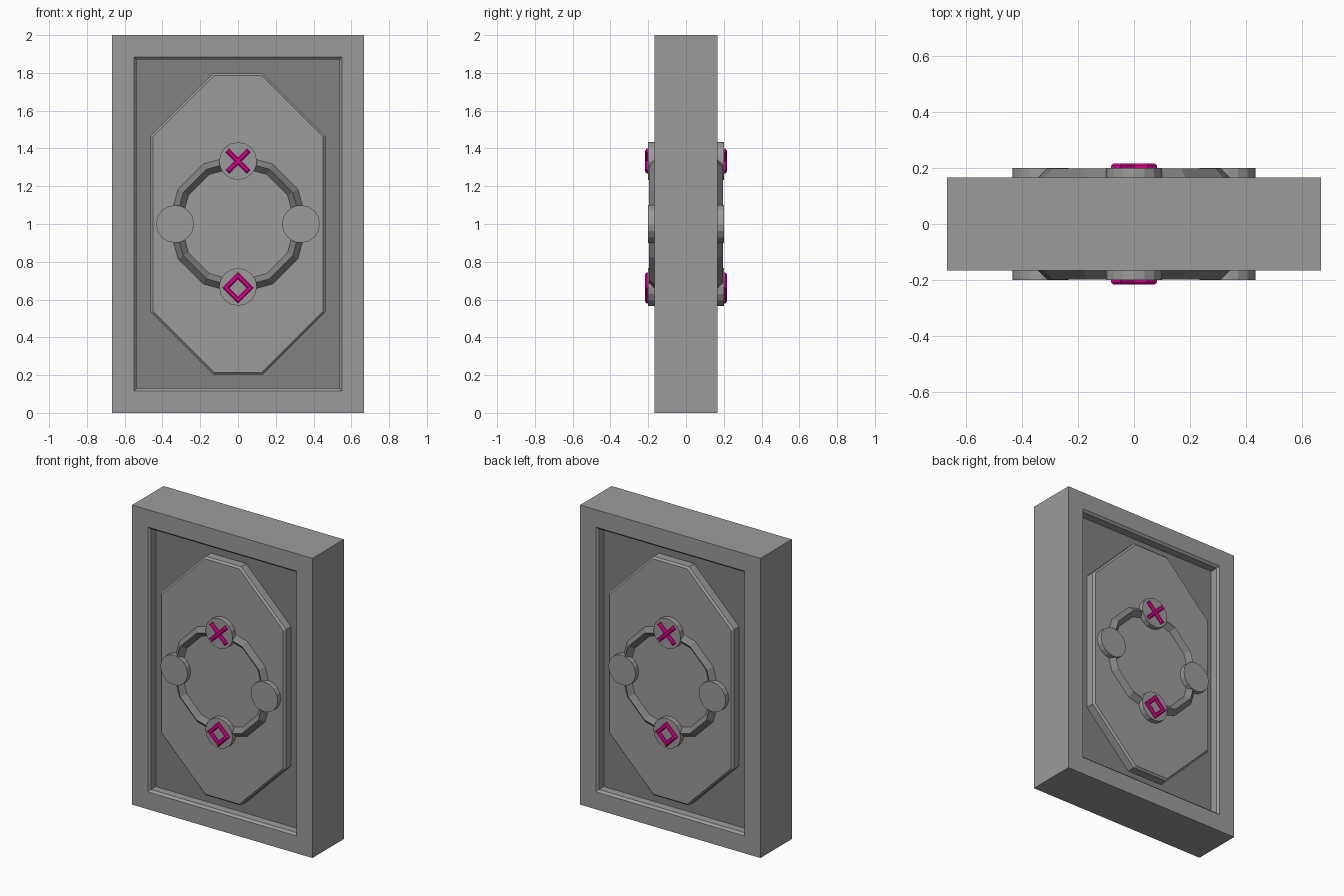
import bpy, bmesh, math

if "Cube" in bpy.data.objects:
    bpy.data.objects.remove(bpy.data.objects["Cube"])


def colour(name, rgb):
    m = bpy.data.materials.new(name)
    m.diffuse_color = (*rgb, 1)
    m.use_nodes = True
    m.node_tree.nodes["Principled BSDF"].inputs["Base Color"].default_value = m.diffuse_color
    return m


PINK = colour("magenta", (0.8, 0.0, 0.31))
STONE = colour("stone", (0.33, 0.33, 0.33))
DARK = colour("dark_stone", (0.22, 0.22, 0.22))


def loft(name, sections, closed=False, mat=STONE, cap_mat=None):
    """Bridge (y, [(x, z), ...]) sections; cap the ends or close into a ring."""
    bm = bmesh.new()
    loops = [[bm.verts.new((x, y, z)) for x, z in pts] for y, pts in sections]
    n = len(loops[0])
    pairs = list(zip(loops, loops[1:]))
    if closed:
        pairs.append((loops[-1], loops[0]))
    else:
        for loop in (loops[0], loops[-1]):
            bm.faces.new(loop).material_index = 1 if cap_mat else 0
    for a, b in pairs:
        for i in range(n):
            j = (i + 1) % n
            bm.faces.new((a[i], a[j], b[j], b[i]))
    bmesh.ops.recalc_face_normals(bm, faces=bm.faces)
    me = bpy.data.meshes.new(name)
    me.materials.append(mat)
    if cap_mat:
        me.materials.append(cap_mat)
    bm.to_mesh(me)
    bm.free()
    ob = bpy.data.objects.new(name, me)
    bpy.context.collection.objects.link(ob)
    return ob


def rect(w, h):
    return [(-w, 1 - h), (w, 1 - h), (w, 1 + h), (-w, 1 + h)]


def octagon(w, h, c):
    half = [(w, -h + c), (w, h - c), (w - c, h), (-w + c, h)]
    return [(x, 1 + z) for x, z in half + [(-x, -z) for x, z in half]]


def ngon(n, r, cx=0, cz=1):
    return [(cx + r * math.cos(2 * math.pi * i / n),
             cz + r * math.sin(2 * math.pi * i / n)) for i in range(n)]


def bar(length, width, angle, cz):
    c, s = math.cos(angle), math.sin(angle)
    pts = [(-length, -width), (length, -width), (length, width), (-length, width)]
    return [(x * c - z * s, cz + x * s + z * c) for x, z in pts]


def mirrored(half):
    return half + [(-y, p) for y, p in reversed(half)]


# slab with a chamfered recess on both faces, darker recess floor
loft("slab_frame", mirrored([
    (-0.1, rect(0.537, 0.87)), (-0.152, rect(0.537, 0.87)),
    (-0.166, rect(0.55, 0.884)), (-0.166, rect(0.666, 1.0))]), cap_mat=DARK)

# raised eight-sided panel, chamfered on both faces
loft("octagon_panel", mirrored([
    (-0.166, octagon(0.45, 0.785, 0.324)), (-0.154, octagon(0.462, 0.797, 0.331))]))

# four round studs passing through the slab
R = 0.333
for name, x, z in (("right", R, 1), ("left", -R, 1), ("top", 0, 1 + R), ("bottom", 0, 1 - R)):
    loft(name + "_stud", mirrored([(-0.2, ngon(16, 0.1, x, z))]))

for side, s in (("front", -1), ("back", 1)):
    # twelve-sided ring linking the studs
    loft(side + "_ring", [(s * 0.16, ngon(12, 0.367)), (s * 0.166, ngon(12, 0.367)),
                          (s * 0.197, ngon(12, 0.335)), (s * 0.166, ngon(12, 0.303)),
                          (s * 0.16, ngon(12, 0.303))], closed=True, mat=DARK)
    # crossed bars on the top stud
    for k, a in enumerate((math.pi / 4, -math.pi / 4)):
        loft(f"{side}_cross_bar_{k + 1}", [
            (s * 0.195, bar(0.08, 0.013, a, 1 + R)), (s * 0.208, bar(0.08, 0.013, a, 1 + R)),
            (s * 0.216, bar(0.073, 0.006, a, 1 + R))], mat=PINK)
    # diamond outline on the bottom stud
    loft(side + "_diamond", [(s * y, ngon(4, r, 0, 1 - R - 0.005)) for y, r in (
        (0.195, 0.082), (0.208, 0.082), (0.216, 0.073), (0.216, 0.055),
        (0.208, 0.046), (0.195, 0.046))], closed=True, mat=PINK)
